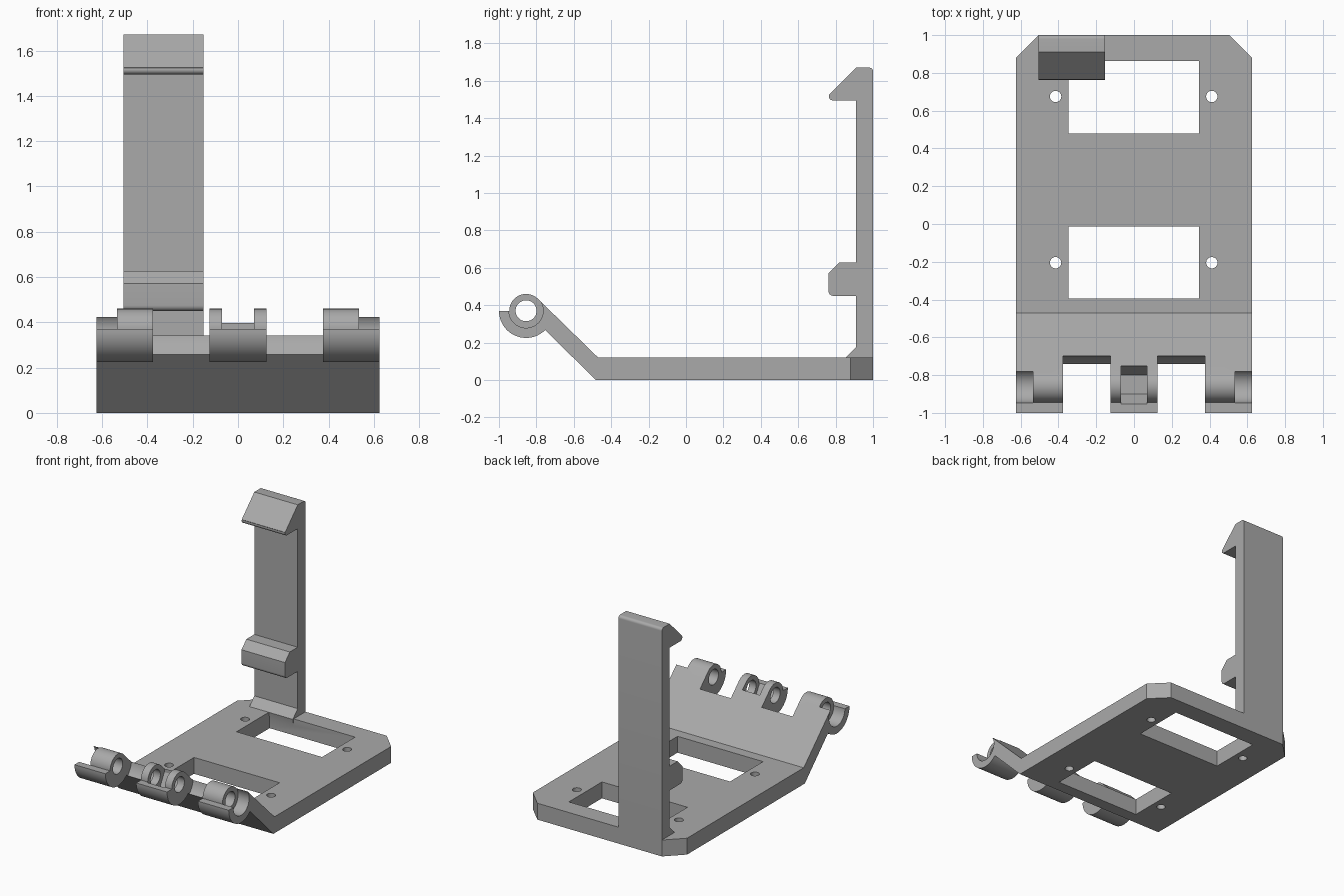
import bpy, bmesh
from math import cos, sin, radians
from mathutils import Vector

cube = bpy.data.objects.get("Cube")
if cube:
    bpy.data.objects.remove(cube)

grey = bpy.data.materials.new("plain grey")
grey.use_nodes = True
grey.diffuse_color = (0.4, 0.4, 0.4, 1)
grey.node_tree.nodes["Principled BSDF"].inputs["Base Color"].default_value = (0.4, 0.4, 0.4, 1)

HINGE = (-0.855, 0.37)
PLATE = 0.12
HALF = 0.625


def arc(centre, r, start, end, steps):
    angles = [radians(start + (end - start) * i / steps) for i in range(steps + 1)]
    return [(centre[0] + r * cos(a), centre[1] + r * sin(a)) for a in angles]


def circle(centre, r, steps=48):
    return arc(centre, r, 0, 360, steps)[:-1]


def prism(name, outline, low, high, axis):
    """Extrude an outline along x (outline is y, z) or along z (outline is x, y)."""
    bm = bmesh.new()
    place = (lambda a, b: (low, a, b)) if axis == "x" else (lambda a, b: (a, b, low))
    face = bm.faces.new([bm.verts.new(place(a, b)) for a, b in outline])
    new = bmesh.ops.extrude_face_region(bm, geom=[face])["geom"]
    shift = Vector((high - low, 0, 0) if axis == "x" else (0, 0, high - low))
    bmesh.ops.translate(bm, vec=shift, verts=[v for v in new if isinstance(v, bmesh.types.BMVert)])
    bmesh.ops.recalc_face_normals(bm, faces=bm.faces)
    mesh = bpy.data.meshes.new(name)
    bm.to_mesh(mesh)
    bm.free()
    mesh.materials.append(grey)
    obj = bpy.data.objects.new(name, mesh)
    bpy.context.collection.objects.link(obj)
    return obj


def combine(target, tool, operation="DIFFERENCE"):
    mod = target.modifiers.new("combine", "BOOLEAN")
    mod.operation, mod.solver, mod.object = operation, "EXACT", tool
    bpy.context.view_layer.objects.active = target
    bpy.ops.object.modifier_apply(modifier=mod.name)
    bpy.data.objects.remove(tool)


def cut_x(outline, low, high):
    combine(bracket, prism("cutter", outline, low, high, "x"))


def cut_z(outline):
    combine(bracket, prism("cutter", outline, -0.1, 0.2, "z"))


# Plate, ramp and hinge barrel share one side profile
profile = [(-0.483, 0), (1, 0), (1, PLATE), (-0.47, PLATE)]
profile += arc(HINGE, 0.09, 45, 180, 24)
profile += arc(HINGE, 0.145, 180, 315, 28)
bracket = prism("bracket", profile, -HALF, HALF, "x")

# Hinge: gaps between knuckles, and open sockets at the outer ends
for low, high in ((0.125, 0.375), (0.535, 0.7)):
    r = 0.16 if low < 0.5 else 0.0915
    cut_x(circle(HINGE, r, 64), low, high)
    cut_x(circle(HINGE, r, 64), -high, -low)

# Nut pocket in the middle knuckle, then the pin hole
cut_x([(-0.953, 0.6), (-0.953, 0.37), (-0.9, 0.283), (-0.8, 0.283),
       (-0.753, 0.37), (-0.753, 0.6)], -0.07, 0.07)
cut_x(circle(HINGE, 0.056), -0.7, 0.7)

# Windows and screw holes
for y0, y1, hole_y in ((0.48, 0.863, 0.675), (-0.395, -0.012, -0.205)):
    cut_z([(-0.348, y0), (0.345, y0), (0.345, y1), (-0.348, y1)])
    for x in (-0.415, 0.412):
        cut_z(circle((x, hole_y), 0.03, 32))

# Chamfered rear corners
for s in (-1, 1):
    cut_z([(s * 0.505, 1), (s * 0.625, 0.88), (s * 0.8, 0.88), (s * 0.8, 1.1), (s * 0.505, 1.1)])

# Upright arm with its two catches and the foot gusset
arm = [(1, 0.03), (1, 1.65)]
arm += arc((0.98, 1.65), 0.02, 0, 90, 6)[1:]
arm += [(0.91, 1.67), (0.764, 1.524)]
arm += arc((0.784, 1.515), 0.02, 160, 270, 6)
arm += [(0.91, 1.495), (0.91, 0.627), (0.818, 0.627), (0.762, 0.571)]
arm += arc((0.787, 0.475), 0.025, 180, 270, 6)
arm += [(0.91, 0.45), (0.91, 0.177), (0.853, PLATE), (0.87, 0.03)]
combine(bracket, prism("arm", arm, -0.505, -0.153, "x"), "UNION")

bpy.ops.object.select_all(action="DESELECT")
bracket.select_set(True)
bpy.context.view_layer.objects.active = bracket
bpy.ops.object.shade_smooth_by_angle(angle=radians(25))
